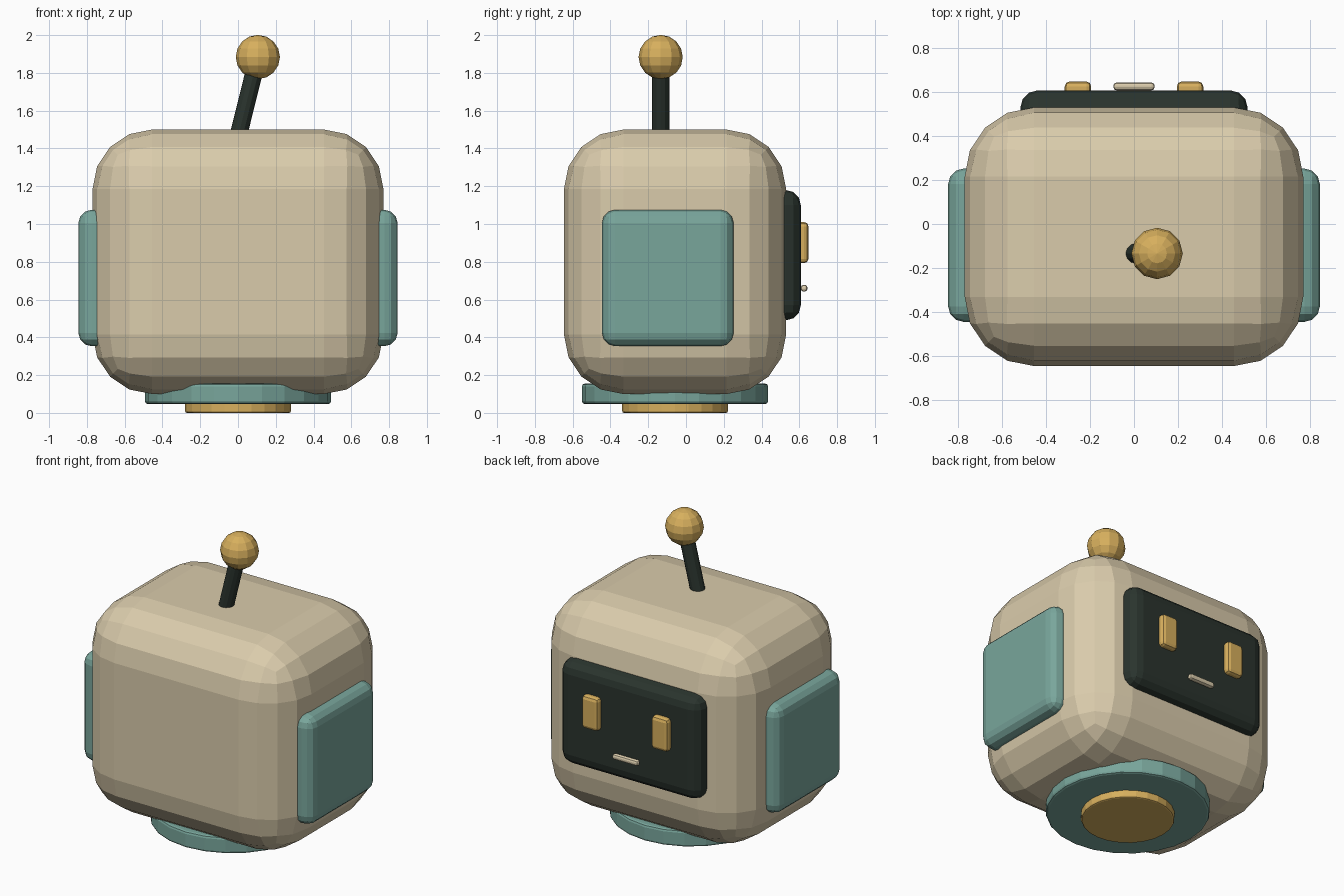
import bpy, bmesh
from math import radians
from mathutils import Vector, Matrix

if "Cube" in bpy.data.objects:
    bpy.data.objects.remove(bpy.data.objects["Cube"])

CY = -0.058  # body centre in y


def material(name, rgb):
    m = bpy.data.materials.new(name)
    m.diffuse_color = (*rgb, 1)
    m.use_nodes = True
    m.node_tree.nodes["Principled BSDF"].inputs["Base Color"].default_value = m.diffuse_color
    return m


CREAM = material("cream", (0.70, 0.60, 0.41))
TEAL = material("teal", (0.19, 0.38, 0.33))
DARK = material("dark", (0.023, 0.034, 0.027))
GOLD = material("gold", (0.68, 0.43, 0.11))


def finish(name, bm, mat):
    me = bpy.data.meshes.new(name)
    bm.to_mesh(me)
    bm.free()
    me.materials.append(mat)
    ob = bpy.data.objects.new(name, me)
    bpy.context.collection.objects.link(ob)
    return ob


def rounded_box(name, lo, hi, radius, segments, mat):
    lo, hi = Vector(lo), Vector(hi)
    bm = bmesh.new()
    bmesh.ops.create_cube(bm, size=1, matrix=Matrix.Translation((lo + hi) / 2)
                          @ Matrix.Diagonal((*(hi - lo), 1)))
    bmesh.ops.bevel(bm, geom=bm.edges[:], offset=radius, segments=segments,
                    profile=0.5, affect='EDGES')
    return finish(name, bm, mat)


def cylinder(name, start, end, radius, sides, mat, bevel=0):
    start, end = Vector(start), Vector(end)
    axis = end - start
    bm = bmesh.new()
    bmesh.ops.create_cone(bm, cap_ends=True, segments=sides, radius1=radius,
                          radius2=radius, depth=axis.length)
    if bevel:
        rims = [e for e in bm.edges if abs(e.verts[0].co.z - e.verts[1].co.z) < 1e-5]
        bmesh.ops.bevel(bm, geom=rims, offset=bevel, segments=2, profile=0.5,
                        affect='EDGES')
    rot = Vector((0, 0, 1)).rotation_difference(axis).to_matrix().to_4x4()
    bm.transform(Matrix.Translation((start + end) / 2) @ rot)
    return finish(name, bm, mat)


# Head shell
rounded_box("body", (-0.77, -0.646, 0.10), (0.77, 0.53, 1.50), 0.315, 4, CREAM)

# Face panel on the +y side, with mouth
rounded_box("face_panel", (-0.517, 0.42, 0.49), (0.517, 0.608, 1.18), 0.08, 3, DARK)
rounded_box("mouth", (-0.094, 0.608, 0.642), (0.094, 0.643, 0.678), 0.014, 2, CREAM)

# Eyes and side pads, one per side
for side, s in (("left", -1), ("right", 1)):
    rounded_box(f"{side}_eye", (s * 0.255 - 0.06, 0.57, 0.793),
                (s * 0.255 + 0.06, 0.648, 1.01), 0.022, 2, GOLD)
    rounded_box(f"{side}_pad", (s * 0.745 - 0.1, -0.445, 0.353),
                (s * 0.745 + 0.1, 0.252, 1.075), 0.07, 3, TEAL)

# Base ring and foot
cylinder("base_ring", (0, CY, 0.047), (0, CY, 0.155), 0.493, 24, TEAL, 0.015)
cylinder("foot", (0, CY, 0), (0, CY, 0.07), 0.28, 24, GOLD, 0.01)

# Leaning antenna with ball tip
tip = Vector((0.105, -0.134, 1.884))
cylinder("antenna_rod", (-0.005, tip.y, 1.44), tip, 0.046, 12, DARK)
bm = bmesh.new()
bmesh.ops.create_uvsphere(bm, u_segments=12, v_segments=8, radius=0.117,
                          matrix=Matrix.Translation(tip))
finish("antenna_ball", bm, GOLD)
